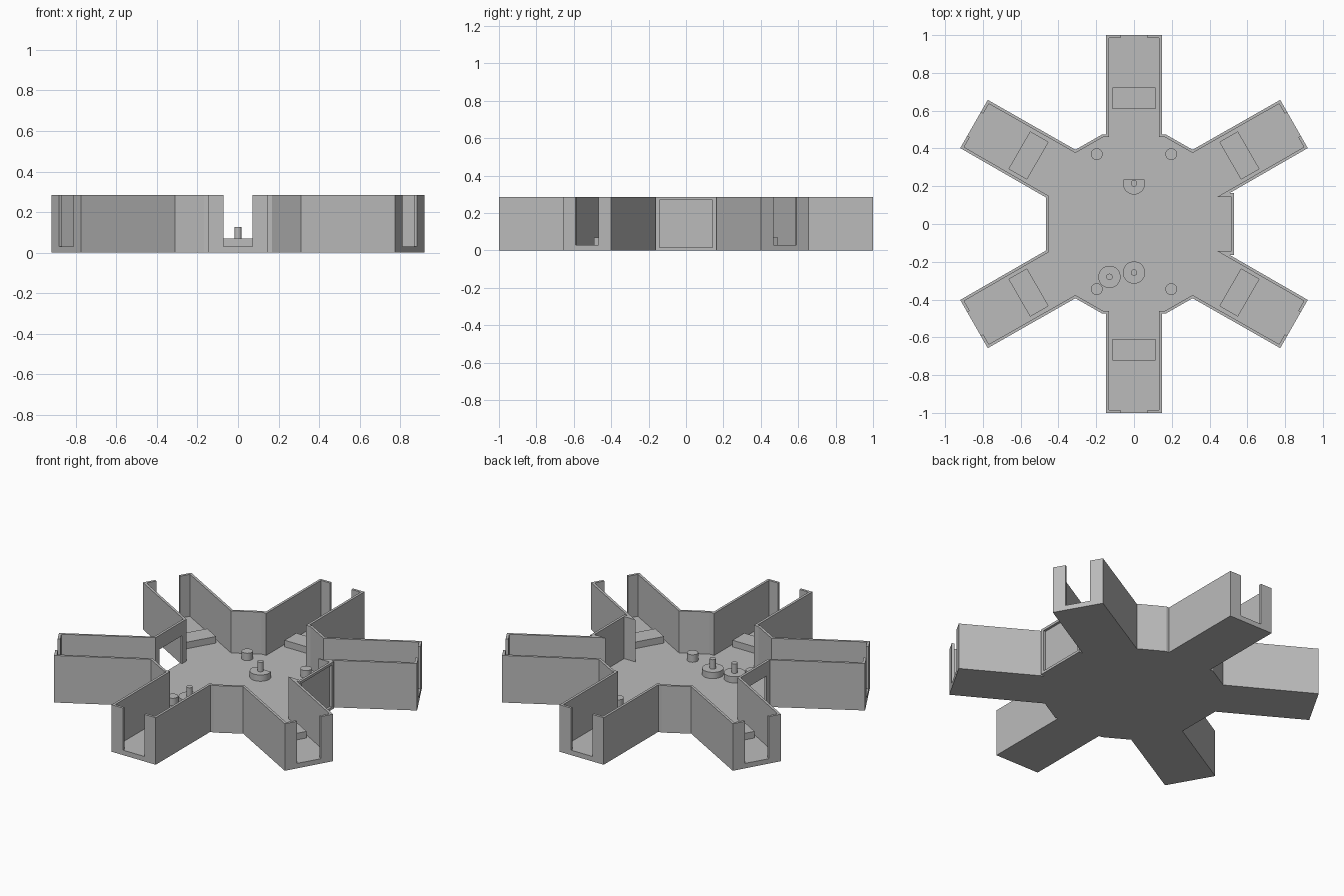
import bpy
import bmesh
from math import radians
from mathutils import Matrix, Vector

cube = bpy.data.objects.get("Cube")
if cube:
    bpy.data.objects.remove(cube, do_unlink=True)

grey = bpy.data.materials.new("plain grey")
grey.use_nodes = True
GREY = (0.5, 0.5, 0.5, 1)
grey.diffuse_color = GREY
grey.node_tree.nodes["Principled BSDF"].inputs["Base Color"].default_value = GREY

FLOOR, TOP = 0.03, 0.285


def finish(name, bm):
    bmesh.ops.recalc_face_normals(bm, faces=bm.faces)
    mesh = bpy.data.meshes.new(name)
    bm.to_mesh(mesh)
    bm.free()
    mesh.materials.append(grey)
    obj = bpy.data.objects.new(name, mesh)
    bpy.context.scene.collection.objects.link(obj)
    return obj


def prism(name, points, z0, z1):
    bm = bmesh.new()
    face = bm.faces.new([bm.verts.new((x, y, z0)) for x, y in points])
    top = bmesh.ops.extrude_face_region(bm, geom=[face])
    verts = [v for v in top["geom"] if isinstance(v, bmesh.types.BMVert)]
    bmesh.ops.translate(bm, verts=verts, vec=(0, 0, z1 - z0))
    return finish(name, bm)


def box(name, low, high, place=Matrix()):
    low, high = Vector(low), Vector(high)
    bm = bmesh.new()
    bmesh.ops.create_cube(bm, size=1)
    shape = Matrix.Translation((low + high) / 2) @ Matrix.Diagonal((*(high - low), 1))
    bmesh.ops.transform(bm, verts=bm.verts, matrix=place @ shape)
    return finish(name, bm)


def cylinder(name, x, y, radius, z0, z1, flat=None):
    bm = bmesh.new()
    bmesh.ops.create_cone(bm, cap_ends=True, segments=40, radius1=radius, radius2=radius,
                          depth=z1 - z0, matrix=Matrix.Translation((x, y, (z0 + z1) / 2)))
    if flat is not None:
        cut = bmesh.ops.bisect_plane(bm, geom=bm.verts[:] + bm.edges[:] + bm.faces[:],
                                     plane_co=(0, flat, 0), plane_no=(0, 1, 0), clear_outer=True)
        edges = [e for e in cut["geom_cut"] if isinstance(e, bmesh.types.BMEdge)]
        bmesh.ops.holes_fill(bm, edges=edges)
    obj = finish(name, bm)
    bpy.ops.object.select_all(action='DESELECT')
    obj.select_set(True)
    bpy.context.view_layer.objects.active = obj
    bpy.ops.object.shade_smooth_by_angle(angle=radians(30))
    return obj


def outline(quarter, right_end, left_end):
    """Mirror a quarter outline front to back and side to side."""
    right = quarter + right_end
    right += [(x, -y) for x, y in reversed(right)]
    left = quarter + left_end
    left += [(x, -y) for x, y in reversed(left)]
    return right + [(-x, y) for x, y in reversed(left)]


# Six-armed shell: outer outline, inner hollow
outer = outline([(.148, 1), (.148, .475), (.167, .475), (.31, .393), (.774, .657), (.92, .402)],
                [(.505, .163), (.53, .163)], [(.465, .14)])
inner = outline([(.133, .985), (.133, .46), (.163, .46), (.31, .376), (.7685, .6365), (.8995, .4075)],
                [(.44, .143), (.515, .143)], [(.45, .148)])
shell = prism("six_armed_shell", outer, 0, TOP)
cutters = [prism("hollow_cutter", inner, FLOOR, TOP + .1)]

# Local frame of each arm: origin at the middle of its tip, +x pointing outward
tips = [(0, 1, 90), (0, -1, -90)]
for sx, sy, angle in ((1, 1, 30), (-1, 1, 150), (-1, -1, 210), (1, -1, -30)):
    tips.append((sx * .847, sy * .5295, angle))

# Slot in every arm end and a raised pad across every arm floor
for i, (x, y, angle) in enumerate(tips):
    place = Matrix.Translation((x, y, 0)) @ Matrix.Rotation(radians(angle), 4, 'Z')
    cutters.append(box(f"slot_cutter_{i}", (-.06, -.072, FLOOR), (.05, .072, TOP + .1), place))
    box(f"arm_pad_{i}", (-.39, -.115, FLOOR - .005), (-.277, .115, .07), place)

# Windows in the two side walls
cutters.append(box("left_window_cutter", (.5151, -.143, .015), (.6, .143, .27)))
cutters.append(box("right_window_cutter", (-.55, -.108, FLOOR), (-.43, .108, .2)))

for cutter in cutters:
    cutter.hide_render = True
    mod = shell.modifiers.new(cutter.name, 'BOOLEAN')
    mod.operation = 'DIFFERENCE'
    mod.solver = 'EXACT'
    mod.object = cutter

# Apply the cuts and drop the helpers
bpy.context.view_layer.update()
evaluated = shell.evaluated_get(bpy.context.evaluated_depsgraph_get())
mesh = bpy.data.meshes.new_from_object(evaluated)
shell.modifiers.clear()
shell.data = mesh
for cutter in cutters:
    bpy.data.objects.remove(cutter, do_unlink=True)

# Short posts on the centre floor
for i, (x, y) in enumerate(((-.197, .37), (.197, .37), (-.197, -.345), (.197, -.345))):
    cylinder(f"short_post_{i}", x, y, .031, FLOOR - .005, .075)

# Round bases with thin pins
for i, (x, y, flat) in enumerate(((0, .215, .235), (0, -.257, None), (-.13, -.28, None))):
    cylinder(f"pin_base_{i}", x, y, .059, FLOOR - .005, .068, flat)
    cylinder(f"pin_{i}", x, y, .017, .06, .125)
